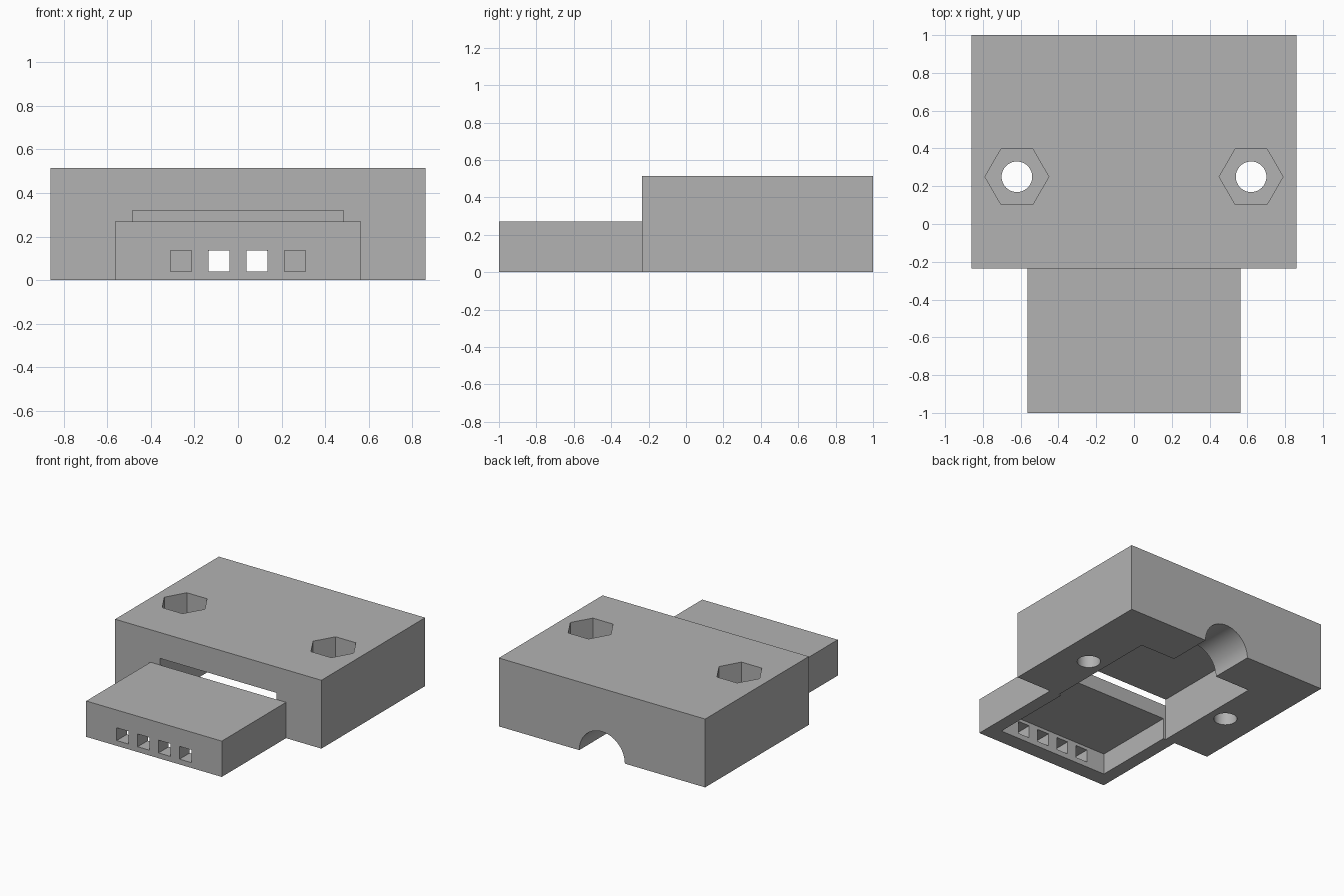
import bpy, bmesh, math
from mathutils import Matrix, Vector

cube = bpy.data.objects.get("Cube")
if cube:
    bpy.data.objects.remove(cube, do_unlink=True)

grey = bpy.data.materials.new("plain grey")
grey.use_nodes = True
colour = (0.45, 0.45, 0.45, 1)
grey.diffuse_color = colour
grey.node_tree.nodes["Principled BSDF"].inputs["Base Color"].default_value = colour

JOIN = -0.235   # where the plug meets the shell


def make(name, bm):
    mesh = bpy.data.meshes.new(name)
    bm.to_mesh(mesh)
    bm.free()
    mesh.materials.append(grey)
    obj = bpy.data.objects.new(name, mesh)
    bpy.context.collection.objects.link(obj)
    return obj


def box(name, lo, hi):
    lo, hi = Vector(lo), Vector(hi)
    bm = bmesh.new()
    mat = Matrix.Translation((lo + hi) / 2) @ Matrix.Diagonal((*(hi - lo), 1))
    bmesh.ops.create_cube(bm, size=1, matrix=mat)
    return make(name, bm)


def prism(name, sides, radius, depth, centre, tilt=0):
    bm = bmesh.new()
    spin = Matrix.Rotation(tilt, 4, 'X')
    bmesh.ops.create_cone(bm, cap_ends=True, segments=sides, radius1=radius,
                          radius2=radius, depth=depth,
                          matrix=Matrix.Translation(centre) @ spin)
    # six-sided pockets point along x
    if sides == 6:
        corner = max(bm.verts, key=lambda v: v.co.x).co - Vector(centre)
        turn = -math.atan2(corner.y, corner.x)
        bmesh.ops.rotate(bm, verts=bm.verts, cent=centre,
                         matrix=Matrix.Rotation(turn, 3, 'Z'))
    return make(name, bm)


def carve(obj, cutters):
    for cutter in cutters:
        mod = obj.modifiers.new(cutter.name, 'BOOLEAN')
        mod.operation = 'DIFFERENCE'
        mod.solver = 'EXACT'
        mod.object = cutter
        cutter.hide_render = True
    bpy.context.view_layer.update()
    graph = bpy.context.evaluated_depsgraph_get()
    mesh = bpy.data.meshes.new_from_object(obj.evaluated_get(graph))
    obj.modifiers.clear()
    obj.data = mesh
    for cutter in cutters:
        bpy.data.objects.remove(cutter, do_unlink=True)
    # smooth only the round bores
    bpy.ops.object.select_all(action='DESELECT')
    obj.select_set(True)
    bpy.context.view_layer.objects.active = obj
    bpy.ops.object.shade_smooth_by_angle(angle=math.radians(25))


# Shell: open-bottomed chamber, cable exit, bolt holes with nut pockets
shell = box("shell", (-0.86, JOIN, 0), (0.86, 1, 0.515))
cuts = [box("chamber_cut", (-0.485, JOIN - 0.1, -0.1), (0.485, 0.66, 0.32)),
        prism("cable_cut", 64, 0.19, 0.6, (0, 0.9, 0), math.pi / 2)]
for x in (-0.62, 0.62):
    cuts.append(prism("bolt_cut", 48, 0.081, 1.4, (x, 0.25, 0.25)))
    cuts.append(prism("nut_cut", 6, 0.169, 0.4, (x, 0.25, 0.53)))
carve(shell, cuts)

# Plug: hollow from below, with four square pin openings in its front wall
plug = box("plug", (-0.565, -1, 0), (0.565, JOIN, 0.27))
cuts = [box("hollow_cut", (-0.465, -0.88, -0.1), (0.465, JOIN + 0.1, 0.16))]
for x in (-0.262, -0.087, 0.087, 0.262):
    cuts.append(box("pin_cut", (x - 0.049, -1.1, 0.04), (x + 0.049, -0.8, 0.136)))
carve(plug, cuts)
